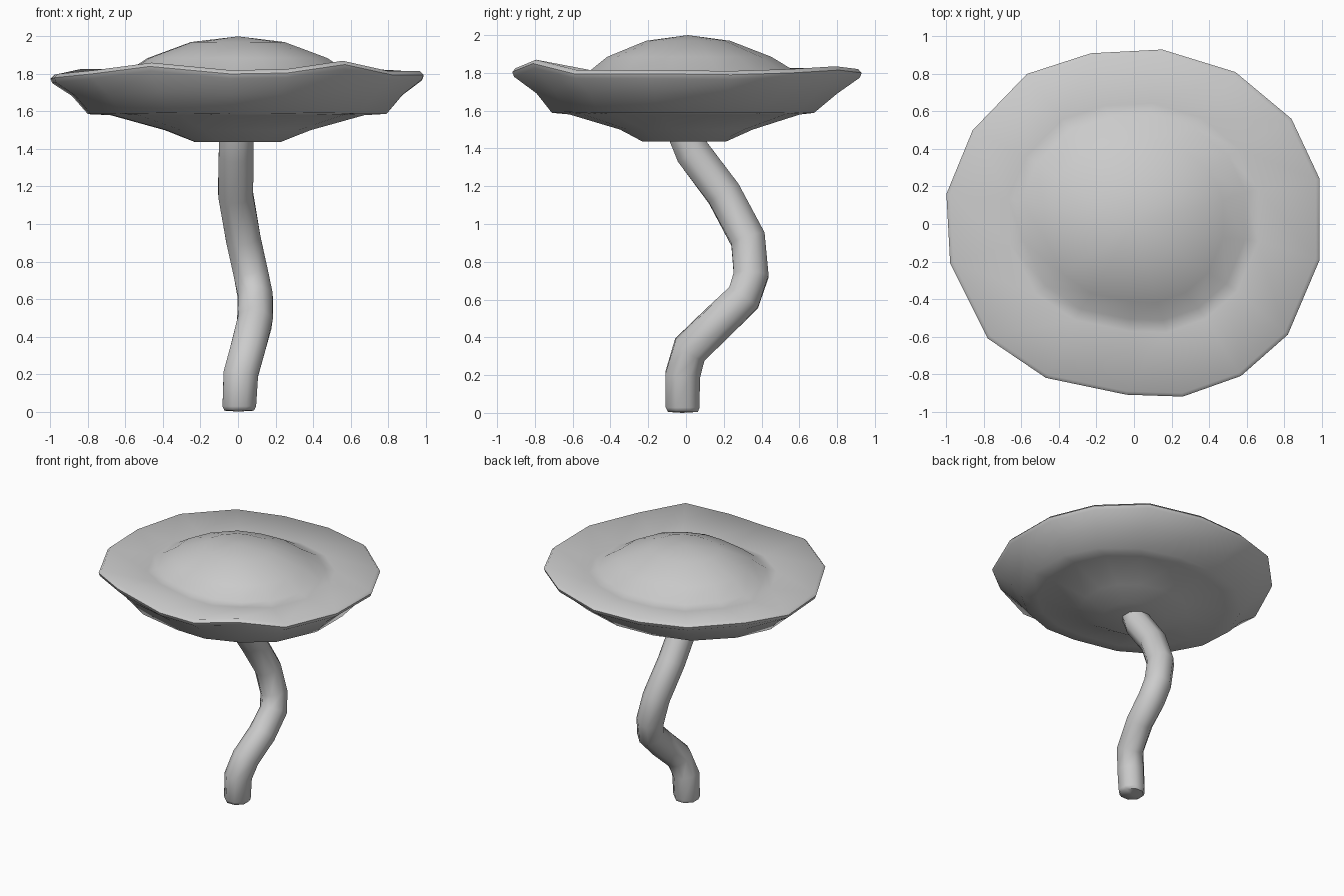
import bpy, bmesh, math
from mathutils import Vector

if "Cube" in bpy.data.objects:
    bpy.data.objects.remove(bpy.data.objects["Cube"])


def make_object(name, rings, bottom=None, top=None):
    """Skin closed rings of equal size, ending in a point or a flat cap."""
    bm = bmesh.new()
    loops = [[bm.verts.new(p) for p in ring] for ring in rings]
    n = len(loops[0])
    for a, b in zip(loops, loops[1:]):
        for i in range(n):
            j = (i + 1) % n
            bm.faces.new((a[i], a[j], b[j], b[i]))
    for loop, tip in ((loops[0], bottom), (loops[-1], top)):
        if tip is None:
            bm.faces.new(loop)
        else:
            v = bm.verts.new(tip)
            for i in range(n):
                bm.faces.new((loop[i], loop[(i + 1) % n], v))
    bmesh.ops.recalc_face_normals(bm, faces=bm.faces)
    mesh = bpy.data.meshes.new(name)
    bm.to_mesh(mesh)
    bm.free()
    obj = bpy.data.objects.new(name, mesh)
    bpy.context.collection.objects.link(obj)
    bpy.ops.object.select_all(action='DESELECT')
    bpy.context.view_layer.objects.active = obj
    obj.select_set(True)
    bpy.ops.object.shade_smooth_by_angle(angle=math.radians(60))
    return obj


# Wavy 16-sided rim of the cap, counter-clockwise from the right
rim = [(0.99, 0.24, 1.80), (0.84, 0.56, 1.81), (0.54, 0.81, 1.825), (0.15, 0.93, 1.81),
       (-0.23, 0.91, 1.81), (-0.57, 0.80, 1.815), (-0.86, 0.50, 1.815), (-1.0, 0.16, 1.785),
       (-0.98, -0.21, 1.79), (-0.78, -0.61, 1.81), (-0.47, -0.82, 1.85), (-0.04, -0.91, 1.81),
       (0.26, -0.92, 1.815), (0.57, -0.81, 1.86), (0.82, -0.59, 1.805), (0.99, -0.19, 1.805)]

# Cap profile: x and y fraction of rim, height, share of waviness, shift to the back
profile = [(0.23, 0.24, 1.437, 0, -0.01), (0.39, 0.38, 1.50, 0, 0),
           (0.68, 0.66, 1.58, 0, -0.01), (0.80, 0.75, 1.588, 0.1, -0.02),
           (0.885, 0.86, 1.69, 0.3, 0), (0.99, 0.99, 1.775, 1, 0),
           (1.0, 1.0, 1.80, 1, 0), (0.98, 0.98, 1.820, 1, 0), (0.67, 0.66, 1.788, 0.3, 0.03),
           (0.60, 0.59, 1.808, 0, 0.03), (0.48, 0.47, 1.885, 0, 0.015), (0.25, 0.24, 1.97, 0, 0.01)]
cap_rings = [[(x * sx, y * sy + shift, z + wave * (h - 1.81)) for x, y, h in rim]
             for sx, sy, z, wave, shift in profile]
make_object("mushroom_cap", cap_rings, bottom=(0, 0, 1.44), top=(0, 0.01, 2.0))

# Bent stem: eight-sided tube swept along a short path
path = [Vector(p) for p in [(0.007, -0.018, 0.01), (0.015, -0.018, 0.2), (0.052, 0.02, 0.335),
        (0.09, 0.17, 0.48), (0.093, 0.305, 0.61), (0.07, 0.345, 0.73), (0.028, 0.328, 0.92),
        (-0.013, 0.20, 1.16), (-0.01, 0.035, 1.38), (-0.01, 0.0, 1.47)]]
stem_rings = []
for i, p in enumerate(path):
    t = (path[min(i + 1, len(path) - 1)] - path[max(i - 1, 0)]).normalized()
    u = Vector((0, 1, 0)).cross(t).normalized()
    v = t.cross(u)
    r = 0.1 if i else 0.097
    stem_rings.append([p + r * (math.cos(a) * u + math.sin(a) * v)
                       for a in (math.tau * (k + 0.5) / 8 for k in range(8))])
# Rounded foot resting on the ground
foot = [Vector((q.x * 0.88, q.y * 0.88, 0.005)) for q in stem_rings[0]]
stem_rings[0] = [Vector((q.x, q.y, 0.028)) for q in stem_rings[0]]
make_object("mushroom_stem", [foot] + stem_rings, bottom=(0, -0.02, 0.0))
